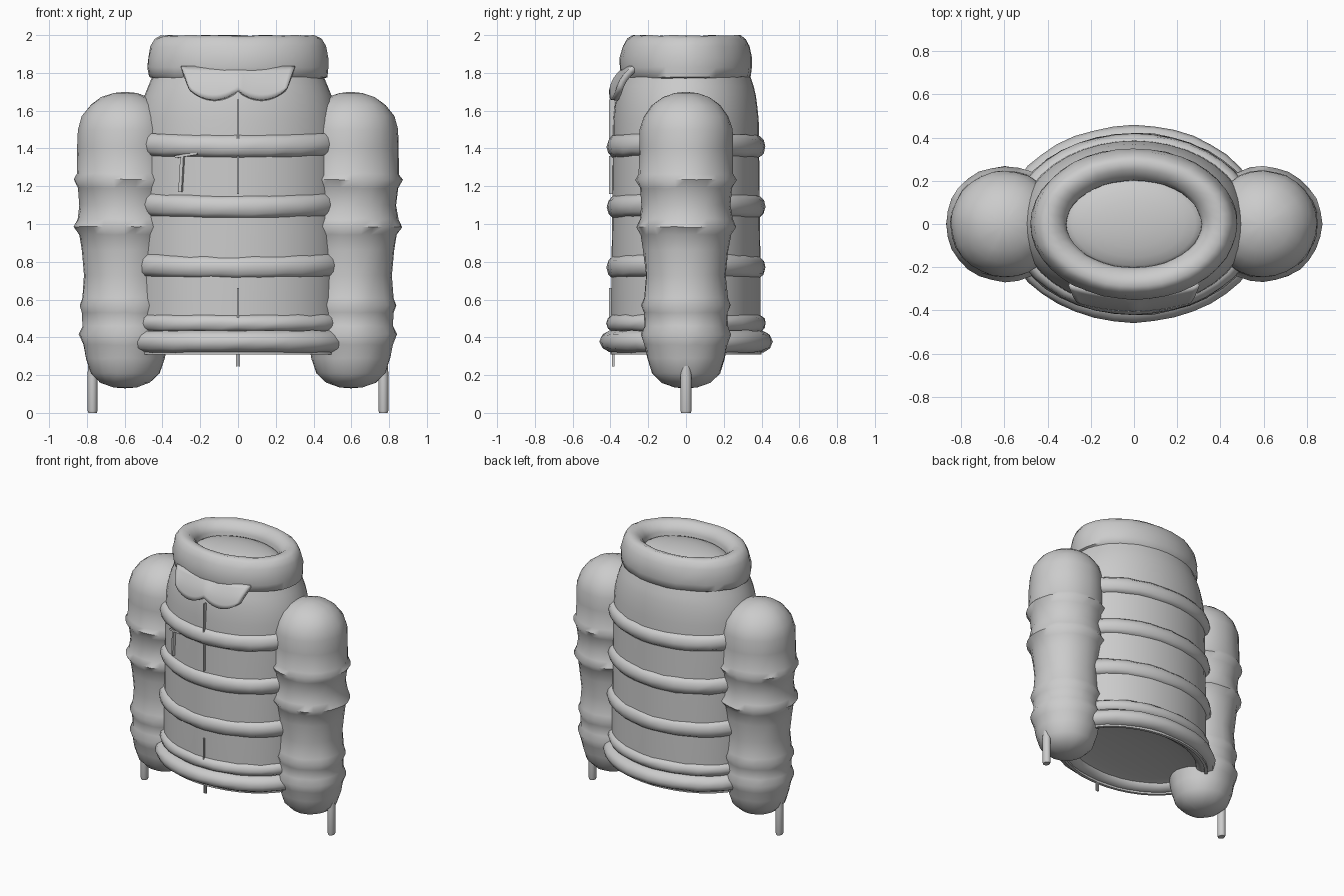
import bpy, bmesh, math, random

random.seed(4)
cube = bpy.data.objects.get("Cube")
if cube:
    bpy.data.objects.remove(cube)

fabric = bpy.data.materials.new("grey fabric")
fabric.use_nodes = True
grey = (0.6, 0.6, 0.6, 1)
fabric.diffuse_color = grey
fabric.node_tree.nodes["Principled BSDF"].inputs["Base Color"].default_value = grey


def finish(name, bm, angle=40):
    bmesh.ops.remove_doubles(bm, verts=bm.verts, dist=0.0005)
    bmesh.ops.recalc_face_normals(bm, faces=bm.faces)
    mesh = bpy.data.meshes.new(name)
    bm.to_mesh(mesh)
    bm.free()
    obj = bpy.data.objects.new(name, mesh)
    bpy.context.collection.objects.link(obj)
    mesh.materials.append(fabric)
    bpy.ops.object.select_all(action="DESELECT")
    obj.select_set(True)
    bpy.context.view_layer.objects.active = obj
    bpy.ops.object.shade_smooth_by_angle(angle=math.radians(angle))
    return obj


def lathe(name, profile, cx=0, steps=40, closed=False, wrinkle=0, angle=40, sag=0):
    """Sweep (height, x radius, y radius) rows around an oval; sag lifts the sides."""
    bm = bmesh.new()
    rings = []
    for z, rx, ry in profile:
        ring = []
        for i in range(steps):
            a = math.tau * i / steps
            k = 1 + random.uniform(-wrinkle, wrinkle)
            dz = random.uniform(-wrinkle, wrinkle) * rx + sag * math.cos(a) ** 2
            ring.append(bm.verts.new((cx + rx * k * math.cos(a), ry * k * math.sin(a), z + dz)))
        rings.append(ring)
    pairs = list(zip(rings, rings[1:]))
    if closed:
        pairs.append((rings[-1], rings[0]))
    for low, high in pairs:
        for i in range(steps):
            j = (i + 1) % steps
            bm.faces.new((low[i], low[j], high[j], high[i]))
    return finish(name, bm, angle)


def puff(name, z, rx, ry, tube, half_height, sag=0):
    """Padded roll around the torso; rx and ry are its outer radii."""
    rows = []
    for i in range(10):
        a = math.tau * i / 10
        d = tube * (math.cos(a) - 1)
        rows.append((z + half_height * math.sin(a), rx + d, ry + d))
    lathe(name, rows, closed=True, wrinkle=0.006, angle=60, sag=sag)


def dome(name, z, rise, rx, ry):
    angles = [math.pi / 2 * i / 6 for i in range(7)]
    lathe(name, [(z + rise * math.sin(t), rx * math.cos(t), ry * math.cos(t)) for t in angles])


def box(name, centre, size, tilt=0, turn=0):
    bm = bmesh.new()
    bmesh.ops.create_cube(bm, size=1)
    bmesh.ops.scale(bm, vec=size, verts=bm.verts)
    obj = finish(name, bm)
    obj.location = centre
    obj.rotation_euler = (0, tilt, turn)


# Torso, widest where the sleeves overlap it
lathe("torso", [
    (0.34, 0.545, 0.395), (0.75, 0.545, 0.395), (1.1, 0.54, 0.39), (1.42, 0.535, 0.387),
    (1.55, 0.525, 0.385), (1.62, 0.512, 0.378), (1.68, 0.495, 0.37), (1.73, 0.475, 0.358),
    (1.79, 0.45, 0.338)])
dome("underside_lining", 0.335, 0.05, 0.53, 0.385)

# Padded rolls and hem
for i, (z, rx) in enumerate([(1.41, 0.572), (1.09, 0.572), (0.77, 0.582)]):
    puff(f"torso_roll_{i + 1}", z, rx, 0.42, 0.045, 0.06, sag=0.015)
puff("upper_hem", 0.475, 0.57, 0.423, 0.04, 0.045)
puff("lower_hem", 0.378, 0.605, 0.457, 0.07, 0.06)
lathe("hem_lip", [(0.36, 0.56, 0.405), (0.308, 0.555, 0.4), (0.308, 0.535, 0.38), (0.35, 0.53, 0.375)])

# Collar and the lining inside its opening
lathe("collar", [
    (1.765, 0.44, 0.32), (1.78, 0.472, 0.343), (1.83, 0.48, 0.35), (1.88, 0.476, 0.35),
    (1.94, 0.465, 0.335), (1.98, 0.442, 0.315), (1.998, 0.41, 0.29), (1.99, 0.365, 0.25),
    (1.96, 0.33, 0.215), (1.93, 0.313, 0.202), (1.84, 0.31, 0.2)], wrinkle=0.007, angle=55)
dome("collar_lining", 1.875, 0.075, 0.33, 0.22)

# Sleeves with pinched ridges, and a strap below each
sleeve = [
    (0.13, 0), (0.135, 0.06), (0.16, 0.13), (0.21, 0.18), (0.29, 0.205), (0.36, 0.218),
    (0.415, 0.239), (0.46, 0.22), (0.53, 0.222), (0.57, 0.236), (0.61, 0.222), (0.73, 0.212),
    (0.86, 0.225), (0.945, 0.238), (0.985, 0.266), (1.025, 0.246), (1.1, 0.235), (1.19, 0.245),
    (1.235, 0.268), (1.265, 0.25), (1.4, 0.248), (1.5, 0.245), (1.57, 0.224), (1.63, 0.18),
    (1.67, 0.125), (1.693, 0.06), (1.7, 0)]
for side, sx in (("left", 1), ("right", -1)):
    lathe(f"{side}_sleeve", [(z, r * 1.02, r) for z, r in sleeve], cx=sx * 0.598,
          steps=28, wrinkle=0.012, angle=60)
    lathe(f"{side}_strap", [(0, 0, 0), (0, 0.022, 0.026), (0.015, 0.027, 0.03),
                            (0.2, 0.027, 0.03), (0.28, 0.02, 0.022), (0.28, 0, 0)],
          cx=sx * 0.77, steps=12)

# Two-lobed chin flap tucked under the collar
bm = bmesh.new()
cols, rows = 24, 6
grid = []
for i in range(cols + 1):
    u = 2 * i / cols - 1
    lobe = math.sin(math.pi * (abs(u) * 0.83 + 0.1))
    low = 1.755 - 0.1 * lobe ** 0.6
    line = []
    for j in range(rows + 1):
        v = j / rows
        x = u * (0.3 - 0.04 * v)
        y = -(0.315 + 0.075 * v + 0.015 * math.sin(math.pi * v)) * math.sqrt(1 - (x / 0.6) ** 2)
        line.append(bm.verts.new((x, y, 1.825 + (low - 1.825) * v)))
    grid.append(line)
for a, b in zip(grid, grid[1:]):
    for j in range(rows):
        bm.faces.new((a[j], a[j + 1], b[j + 1], b[j]))
flap = finish("chin_flap", bm, 50)
thick = flap.modifiers.new("thickness", "SOLIDIFY")
thick.thickness = 0.035
thick.offset = 0

# Front closure, its pull, and the pocket edge
for i, (low, high) in enumerate([(0.5, 0.66), (1.16, 1.36), (1.45, 1.66)]):
    box(f"zip_strip_{i + 1}", (0, -0.393, (low + high) / 2), (0.008, 0.03, high - low))
for side, sx in (("left", 1), ("right", -1)):
    box(f"zip_pull_{side}", (sx * 0.007, -0.385, 0.285), (0.007, 0.012, 0.08))
box("pocket_top", (-0.27, -0.34, 1.365), (0.13, 0.03, 0.014), tilt=-0.15, turn=-0.4)
box("pocket_side", (-0.297, -0.327, 1.265), (0.018, 0.03, 0.19), tilt=0.06, turn=-0.4)
